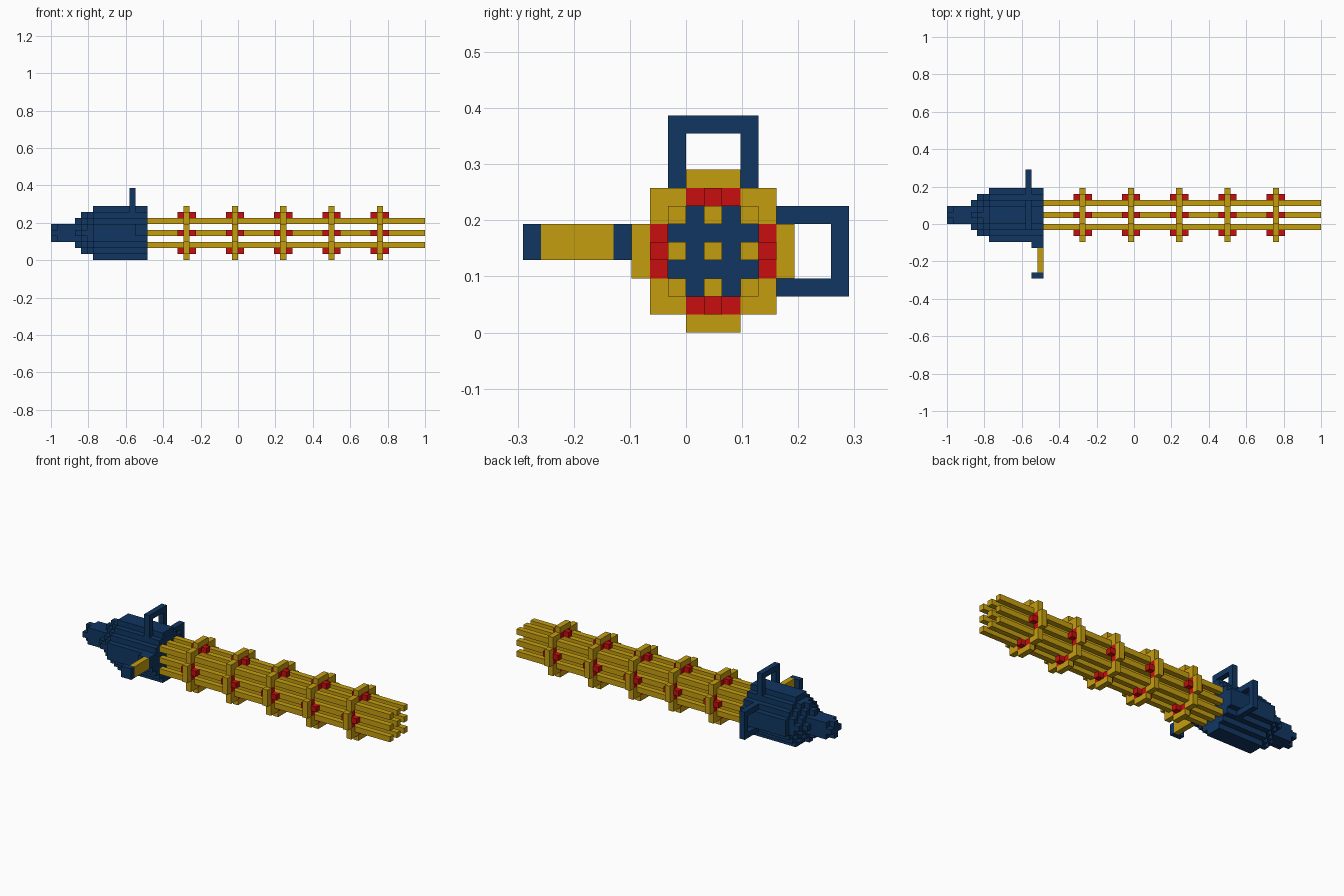
import bpy, bmesh
from mathutils import Vector

cube = bpy.data.objects.get("Cube")
if cube:
    bpy.data.objects.remove(cube, do_unlink=True)

U = 2 / 62                 # one block
AXIS_Y, AXIS_Z = 1.5, 4.5  # barrel axis, in blocks


def material(name, rgb):
    m = bpy.data.materials.new(name)
    m.use_nodes = True
    m.diffuse_color = (*rgb, 1)
    m.node_tree.nodes["Principled BSDF"].inputs["Base Color"].default_value = (*rgb, 1)
    return m


BLUE = material("navy blue", (0.005, 0.037, 0.122))
GOLD = material("gold", (0.56, 0.34, 0.005))
RED = material("red", (0.57, 0.0045, 0.0045))


def finish(bm, name, mat):
    bmesh.ops.recalc_face_normals(bm, faces=bm.faces)
    bmesh.ops.scale(bm, vec=(U, U, U), verts=bm.verts)
    mesh = bpy.data.meshes.new(name)
    bm.to_mesh(mesh)
    bm.free()
    mesh.materials.append(mat)
    obj = bpy.data.objects.new(name, mesh)
    bpy.context.collection.objects.link(obj)
    return obj


def prism(name, mat, x0, x1, rule, reach=4):
    """Extrude along x every block of the cross-section that meets the rule."""
    bm = bmesh.new()
    span = range(-reach, reach + 1)
    for a in span:
        for b in span:
            if rule(max(abs(a), abs(b)), min(abs(a), abs(b))):
                corners = ((-.5, -.5), (.5, -.5), (.5, .5), (-.5, .5))
                bm.faces.new([bm.verts.new((x0, AXIS_Y + a + p, AXIS_Z + b + q))
                              for p, q in corners])
    bmesh.ops.remove_doubles(bm, verts=bm.verts, dist=0.01)
    new = bmesh.ops.extrude_face_region(bm, geom=bm.faces[:])["geom"]
    bmesh.ops.translate(bm, vec=(x1 - x0, 0, 0),
                        verts=[v for v in new if isinstance(v, bmesh.types.BMVert)])
    return finish(bm, name, mat)


def box(name, mat, low, high):
    bm = bmesh.new()
    bmesh.ops.create_cube(bm, size=1)
    low, high = Vector(low), Vector(high)
    bmesh.ops.scale(bm, vec=high - low, verts=bm.verts)
    bmesh.ops.translate(bm, vec=(low + high) / 2, verts=bm.verts)
    return finish(bm, name, mat)


# Motor housing: stepped round layers, growing towards the barrels
prism("tail_tip", BLUE, -31, -30, lambda m, n: m <= 1 and n == 0)
prism("tail_rod", BLUE, -30, -27, lambda m, n: m <= 1)
prism("housing_collar", BLUE, -27, -26, lambda m, n: m <= 1 or (m == 2 and n == 0))
prism("housing_neck", BLUE, -26, -25, lambda m, n: m + n <= 3)
prism("housing_shoulder", BLUE, -25, -24, lambda m, n: m <= 3 and m + n <= 4)
prism("housing_body", BLUE, -24, -15, lambda m, n: m <= 4 and m + n <= 5)

# Nine square barrels
for i in (-2, 0, 2):
    for j in (-2, 0, 2):
        y, z = AXIS_Y + i, AXIS_Z + j
        box("barrel", GOLD, (-15, y - .5, z - .5), (31, y + .5, z + .5))

# Clamp rings with red inserts and lugs
for x in range(-9, 24, 8):
    prism("clamp_ring", GOLD, x, x + 1,
          lambda m, n: (m == 4 and n <= 1) or (m == 3 and n >= 2))
    prism("ring_insert", RED, x, x + 1, lambda m, n: m == 3 and n == 1)
    prism("ring_lug", RED, x - 1, x + 2, lambda m, n: m == 3 and n == 0)

# Top carrying handle
for y in (-1, 3):
    box("top_handle_post", BLUE, (-18, y, 7), (-17, y + 1, 11))
box("top_handle_grip", BLUE, (-18, -1, 11), (-17, 4, 12))

# Rear side handle
for z in (2, 6):
    box("side_handle_post", BLUE, (-18, 4, z), (-17, 8, z + 1))
box("side_handle_grip", BLUE, (-18, 8, 2), (-17, 9, 7))

# Front ammunition feed
box("feed_mount", BLUE, (-17, -4, 4), (-15, -3, 6))
box("feed_belt", GOLD, (-16, -8, 4), (-15, -4, 6))
box("feed_end", BLUE, (-17, -9, 4), (-15, -8, 6))
